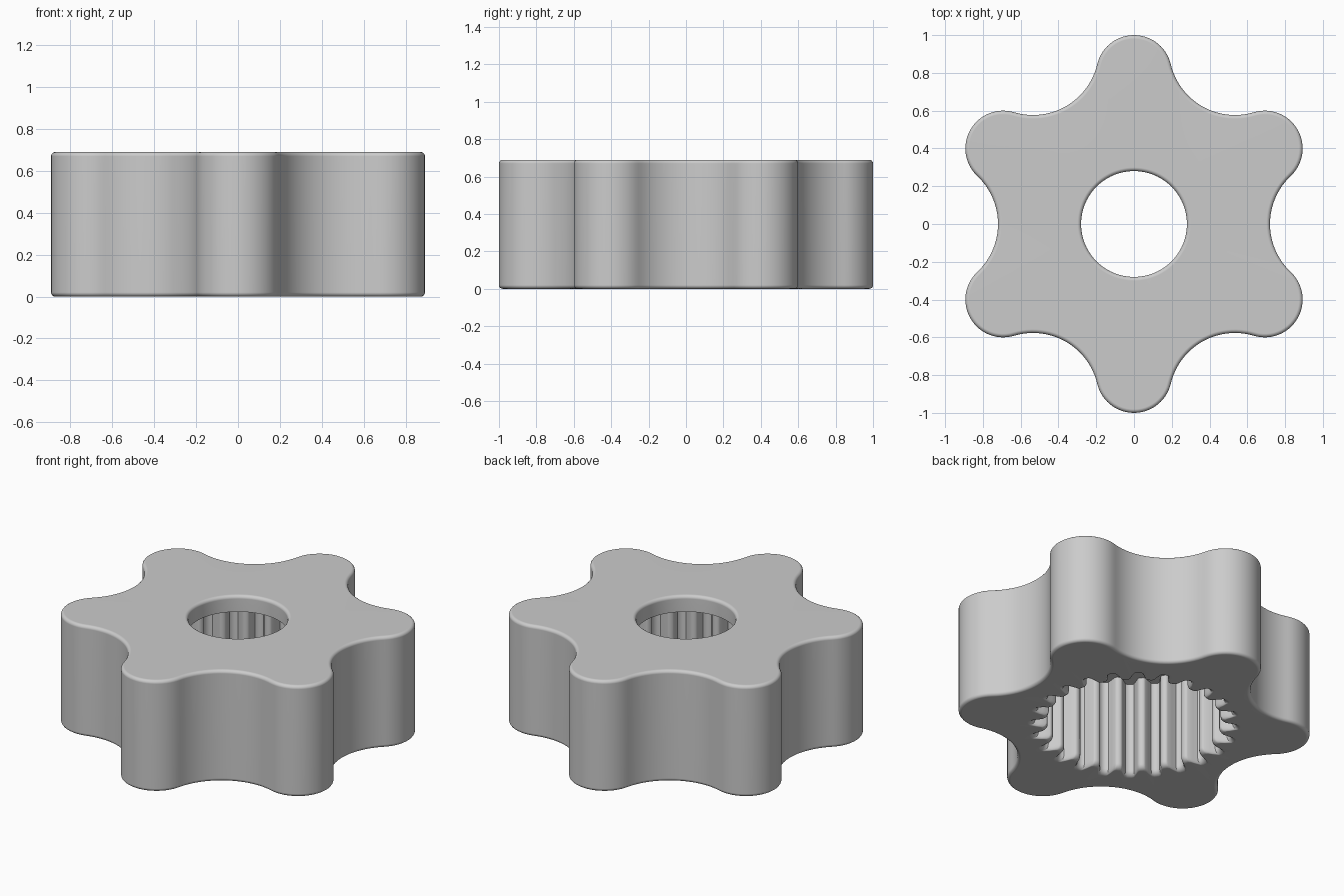
import bpy, bmesh
from math import sin, cos, pi, radians, atan2, hypot

cube = bpy.data.objects.get("Cube")
if cube:
    bpy.data.objects.remove(cube)

LOBES, TEETH, N = 6, 24, 288
HEIGHT, EDGE, CEILING = 0.69, 0.02, 0.59
HOLE = 0.28
TIP_R, TIP_C = 0.2, 0.8            # lobe radius and distance from the axis
VALLEY_R, VALLEY_C = 0.349, 1.069  # concave radius and distance from the axis


def lobed_outline(inset):
    """Six round lobes joined by tangent hollows, shrunk by inset."""
    lx, ly = TIP_C * cos(pi / LOBES), TIP_C * sin(pi / LOBES)
    half = atan2(ly, VALLEY_C - lx)
    quarter = N // LOBES // 4
    pts = []
    for k in range(LOBES):
        sector = []
        for i in range(quarter):           # leaving the hollow
            a = pi - half * i / quarter
            r = VALLEY_R + inset
            sector.append((VALLEY_C + r * cos(a), r * sin(a)))
        for i in range(2 * quarter + 1):   # around the lobe
            a = -half + (2 * half + pi / 3) * i / (2 * quarter)
            r = TIP_R - inset
            sector.append((lx + r * cos(a), ly + r * sin(a)))
        c, s = cos(pi / 3), sin(pi / 3)
        for i in range(quarter - 1, 0, -1):  # mirrored half hollow
            x, y = sector[i]
            sector.append((c * x + s * y, s * x - c * y))
        t = 2 * pi * k / LOBES
        pts += [(x * cos(t) - y * sin(t), x * sin(t) + y * cos(t)) for x, y in sector]
    return pts


def polar(radius):
    return [(radius(a) * cos(a), radius(a) * sin(a))
            for a in (2 * pi * i / N for i in range(N))]


def circle(r):
    return polar(lambda a: r)


def splines(grow):
    """Toothed bore with flat-topped teeth and flat roots."""
    return polar(lambda a: 0.527 + grow - 0.038 * max(-1, min(1, 1.6 * cos(TEETH * a))))


def fillet(r, steps=4):
    """Pairs (inset, distance from the flat face) around a rounded edge."""
    return [(r * (1 - sin(q)), r * (1 - cos(q)))
            for q in (pi / 2 * i / steps for i in range(steps + 1))]


# Closed loft: outside, top, hole, ceiling, toothed bore, underside
rings = [(lobed_outline(i), z) for i, z in fillet(EDGE)]
rings += [(lobed_outline(i), HEIGHT - z) for i, z in reversed(fillet(EDGE))]
rings += [(circle(HOLE + i), HEIGHT - z) for z, i in reversed(fillet(EDGE))]
rings += [(circle(HOLE), CEILING), (splines(0), CEILING)]
rings += [(splines(z), i) for i, z in fillet(0.035)]

bm = bmesh.new()
loops = [[bm.verts.new((x, y, z)) for x, y in pts] for pts, z in rings]
for a, b in zip(loops, loops[1:] + loops[:1]):
    for i in range(N):
        j = (i + 1) % N
        bm.faces.new((a[i], a[j], b[j], b[i]))
bmesh.ops.recalc_face_normals(bm, faces=bm.faces)
mesh = bpy.data.meshes.new("knob_body")
bm.to_mesh(mesh)
bm.free()
knob = bpy.data.objects.new("knob_body", mesh)
bpy.context.collection.objects.link(knob)

# Grey plastic
grey = bpy.data.materials.new("grey_plastic")
grey.use_nodes = True
color = (0.6, 0.6, 0.6, 1)
grey.diffuse_color = color
grey.node_tree.nodes["Principled BSDF"].inputs["Base Color"].default_value = color
mesh.materials.append(grey)

# Smooth shading with clean flat faces
bpy.context.view_layer.objects.active = knob
knob.select_set(True)
bpy.ops.object.shade_smooth_by_angle(angle=radians(35))
weighted = knob.modifiers.new("clean_normals", 'WEIGHTED_NORMAL')
weighted.keep_sharp = True
